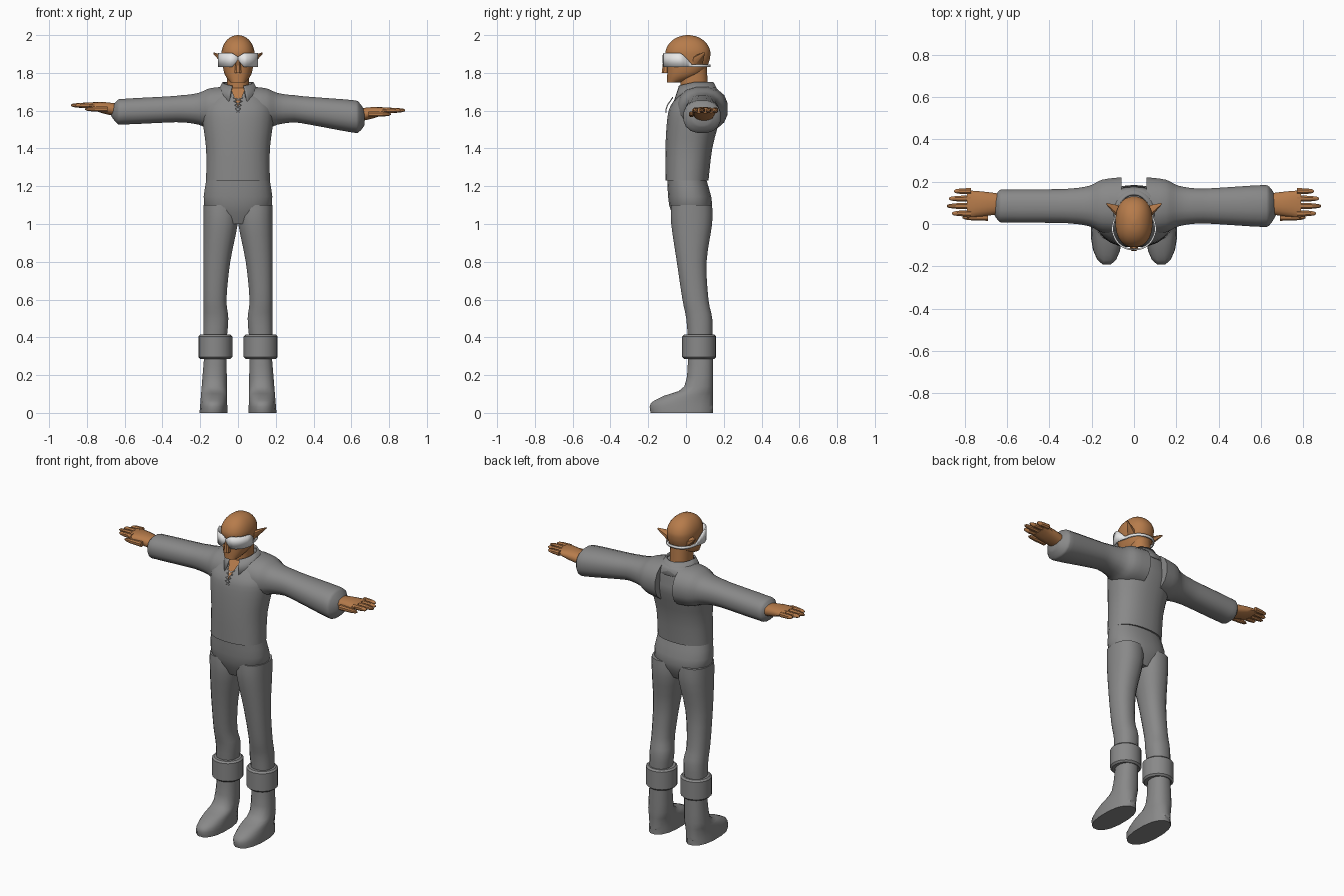
import bpy, bmesh, math

cube = bpy.data.objects.get("Cube")
if cube:
    bpy.data.objects.remove(cube)


def material(name, red, green, blue):
    mat = bpy.data.materials.new(name)
    mat.use_nodes = True
    colour = (red, green, blue, 1)
    mat.diffuse_color = colour
    mat.node_tree.nodes["Principled BSDF"].inputs["Base Color"].default_value = colour
    return mat


grey_cloth = material("grey cloth", .25, .25, .25)
tan_skin = material("tan skin", .47, .2, .07)
white_cloth = material("white cloth", .8, .8, .8)


def finish(name, bm, mat):
    bmesh.ops.recalc_face_normals(bm, faces=bm.faces)
    mesh = bpy.data.meshes.new(name)
    bm.to_mesh(mesh)
    bm.free()
    mesh.materials.append(mat)
    part = bpy.data.objects.new(name, mesh)
    bpy.context.collection.objects.link(part)
    bpy.ops.object.select_all(action="DESELECT")
    part.select_set(True)
    bpy.context.view_layer.objects.active = part
    bpy.ops.object.shade_smooth_by_angle(angle=math.radians(40))
    return part


def smooth_path(stations, steps=3):
    """Pass a smooth curve through the stations, value by value."""
    path = []
    last = len(stations) - 1
    for i in range(last):
        quad = [stations[min(max(i + k, 0), last)] for k in (-1, 0, 1, 2)]
        for step in range(steps):
            t = step / steps
            path.append([b + t / 2 * (c - a + t * (2 * a - 5 * b + 4 * c - d + t * (3 * (b - c) + d - a)))
                         for a, b, c, d in zip(*quad)])
    return path + [stations[last]]


def rounded(value, power=.87):
    return math.copysign(abs(value) ** power, value)


def loft(name, rings, mat, axis="z", side=1, sides=16):
    """Skin rounded sections, each given as position, a min, a max, b min, b max."""
    bm = bmesh.new()
    loops = []
    for position, a_min, a_max, b_min, b_max in rings:
        loop = []
        for i in range(sides):
            turn = math.tau * (i + .5) / sides
            a = (a_min + a_max + (a_max - a_min) * rounded(math.cos(turn))) / 2
            b = (b_min + b_max + (b_max - b_min) * rounded(math.sin(turn))) / 2
            x, y, z = (a, b, position) if axis == "z" else (position, a, b)
            loop.append(bm.verts.new((x * side, y, z)))
        loops.append(loop)
    for low, high in zip(loops, loops[1:]):
        for i in range(sides):
            bm.faces.new((low[i - 1], low[i], high[i], high[i - 1]))
    bm.faces.new(loops[0])
    bm.faces.new(loops[-1])
    return finish(name, bm, mat)


def body(name, stations, mat, sides=24):
    """Loft upwards on the centre line from height, half width, front and back."""
    rings = [(z, -width, width, front, back) for z, width, front, back in smooth_path(stations)]
    return loft(name, rings, mat, sides=sides)


def band(name, mat, gap, edge, thickness):
    """Strip round the head or neck; edge gives low and high points for a turn from the front."""
    bm = bmesh.new()
    steps = 48
    pairs = []
    for i in range(steps + 1):
        turn = gap + (math.tau - 2 * gap) * i / steps
        pairs.append([bm.verts.new(point) for point in edge(math.sin(turn), math.cos(turn))])
    for (low, high), (next_low, next_high) in zip(pairs, pairs[1:]):
        bm.faces.new((low, next_low, next_high, high))
    solid = finish(name, bm, mat).modifiers.new("thickness", "SOLIDIFY")
    solid.thickness = thickness
    solid.offset = 0


# Shirt body and trousers seat
body("shirt_body", [(1.23, .17, -.11, .12), (1.4, .17, -.11, .14), (1.56, .19, -.1, .18),
                    (1.63, .18, -.08, .18), (1.71, .12, -.02, .17), (1.73, .07, 0, .14)], grey_cloth)
body("trousers_seat", [(1, .1, -.05, .1), (1.1, .18, -.09, .14), (1.23, .17, -.1, .11)], grey_cloth)


def leg(label, side):
    # Trouser leg: straight outer seam, shaped inner seam, shin and calf
    stations = [(.38, .06, .01, .14), (.5, .05, 0, .14), (.6, .06, -.02, .12),
                (.8, .04, -.05, .11), (1, 0, -.08, .14), (1.1, 0, -.08, .14)]
    rings = [(z, inner, .185, front, back) for z, inner, front, back in smooth_path(stations)]
    loft(label + "_trouser_leg", rings, grey_cloth, side=side)

    # Boot: vertical heel, long toe, slightly tapering shaft
    rings = []
    for z, front in smooth_path([(0, -.19), (.05, -.19), (.09, -.12), (.14, -.01), (.3, .01)]):
        middle = .13 - z / 30
        half = .075 - z / 20
        rings.append((z, middle - half, middle + half, front, .145))
    loft(label + "_boot", rings, grey_cloth, side=side)

    # Turned-down cuff
    bm = bmesh.new()
    bmesh.ops.create_cone(bm, cap_ends=True, segments=20, radius1=.09, radius2=.09, depth=.13)
    bmesh.ops.translate(bm, verts=bm.verts, vec=(.12 * side, .07, .35))
    cuff = finish(label + "_boot_cuff", bm, grey_cloth)
    cuff.modifiers.new("soft_rim", "BEVEL").width = .01


def arm(label, side, droop, slimness):
    # Full sleeve gathered at the wrist
    rings = []
    for x, radius in smooth_path([(.06, .12), (.15, .11), (.21, .085), (.3, .073), (.4, .076),
                                  (.6, .087), (.64, .08), (.67, .04)]):
        lowered = max(0, x - .3)
        height = 1.61 - droop * lowered
        radius -= slimness * min(lowered, .3)
        depth = radius * 1.15
        rings.append((x, .085 - depth, .085 + depth, height - radius, height + radius))
    loft(label + "_sleeve", rings, grey_cloth, "x", side)

    # Palm, rising a little towards the fingers
    wrist = 1.62 - droop / 3
    rings = []
    for x, half, thick in smooth_path([(.64, .05, .035), (.72, .06, .03), (.79, .065, .015)]):
        height = wrist + (x - .64) / 6
        rings.append((x, .095 - half, .095 + half, height - thick, height + thick))
    loft(label + "_palm", rings, tan_skin, "x", side)

    # Tapering fingers, then a shorter thumb held below the front edge
    def digit(name, root, tip, y, height):
        rings = []
        for share, half in ((0, .016), (.6, .014), (.9, .01), (1, .004)):
            x = root + (tip - root) * share
            rings.append((x, y - half, y + half, height - half, height + half))
        loft(f"{label}_{name}", rings, tan_skin, "x", side, sides=8)

    fingertips = {"index_finger": .86, "middle_finger": .885, "ring_finger": .875, "little_finger": .85}
    for i, (name, tip) in enumerate(fingertips.items()):
        digit(name, .77, tip, .05 + i * .035, wrist + .025)
    digit("thumb", .69, .81, .03, wrist + .005)


def ear(label, side):
    loft(label + "_ear", [(.07, .02, .09, 1.83, 1.89), (.13, .09, .1, 1.9, 1.91)],
         tan_skin, "x", side, sides=8)


# Paired parts; the right sleeve hangs higher and is slimmer
for label, side, droop, slimness in (("left", 1, .13, 0), ("right", -1, .05, .06)):
    leg(label, side)
    arm(label, side, droop, slimness)
    ear(label, side)

# Neck, then a head with a tapering jaw and a domed cranium
body("neck", [(1.66, .06, -.03, .12), (1.84, .06, -.03, .11)], tan_skin)
skull = [(1.75, .04, -.1, -.03), (1.79, .07, -.1, .08), (1.85, .083, -.1, .12)]
for i in range(6):
    rise = math.radians(i * 17)
    reach = math.cos(rise)
    skull.append((1.9 + .1 * math.sin(rise), .088 * reach, .01 - .12 * reach, .01 + .12 * reach))
body("head", skull, tan_skin)
body("nose", [(1.8, .02, -.13, -.09), (1.88, .01, -.12, -.09)], tan_skin, sides=8)


# Eye covering: tall in front with a nose notch, a thin strap behind
def visor_edge(across, ahead):
    front = min(1, max(0, ahead * 3 + .4))
    x = (.09 + .015 * front) * rounded(across)
    y = .01 - (.13 if ahead > 0 else .115) * rounded(ahead)
    notch = front * max(0, 1 - abs(x) / .03)
    return (x, y, 1.83 + .04 * notch), (x, y, 1.845 + .06 * front - .02 * notch)


band("eye_covering", white_cloth, 0, visor_edge, .008)


# Open collar with points falling towards the front
def collar_edge(across, ahead):
    drop = max(0, ahead)
    low = (.117 * across, .055 - .125 * ahead, 1.675 - .03 * drop)
    high = (.077 * across, .05 - .09 * ahead, 1.75 - .02 * drop)
    return low, high


band("shirt_collar", grey_cloth, .4, collar_edge, .01)

# Open neckline plate and its crossed lacing
bm = bmesh.new()
corners = [(-.04, -.03, 1.72), (0, -.1, 1.62), (.04, -.03, 1.72)]
bm.faces.new([bm.verts.new(corner) for corner in corners])
finish("neckline_skin", bm, tan_skin)

lace = bpy.data.curves.new("shirt_lace", "CURVE")
lace.dimensions = "3D"
lace.bevel_depth = .003
lace.bevel_resolution = 1
for side in (1, -1):
    spline = lace.splines.new("POLY")
    spline.points.add(4)
    for i, point in enumerate(spline.points):
        z = 1.59 + i * .02
        point.co = (side * (.01 + i / 250), -.105 + .7 * max(0, z - 1.62), z, 1)
        side = -side
lace.materials.append(white_cloth)
bpy.context.collection.objects.link(bpy.data.objects.new("shirt_lace", lace))
